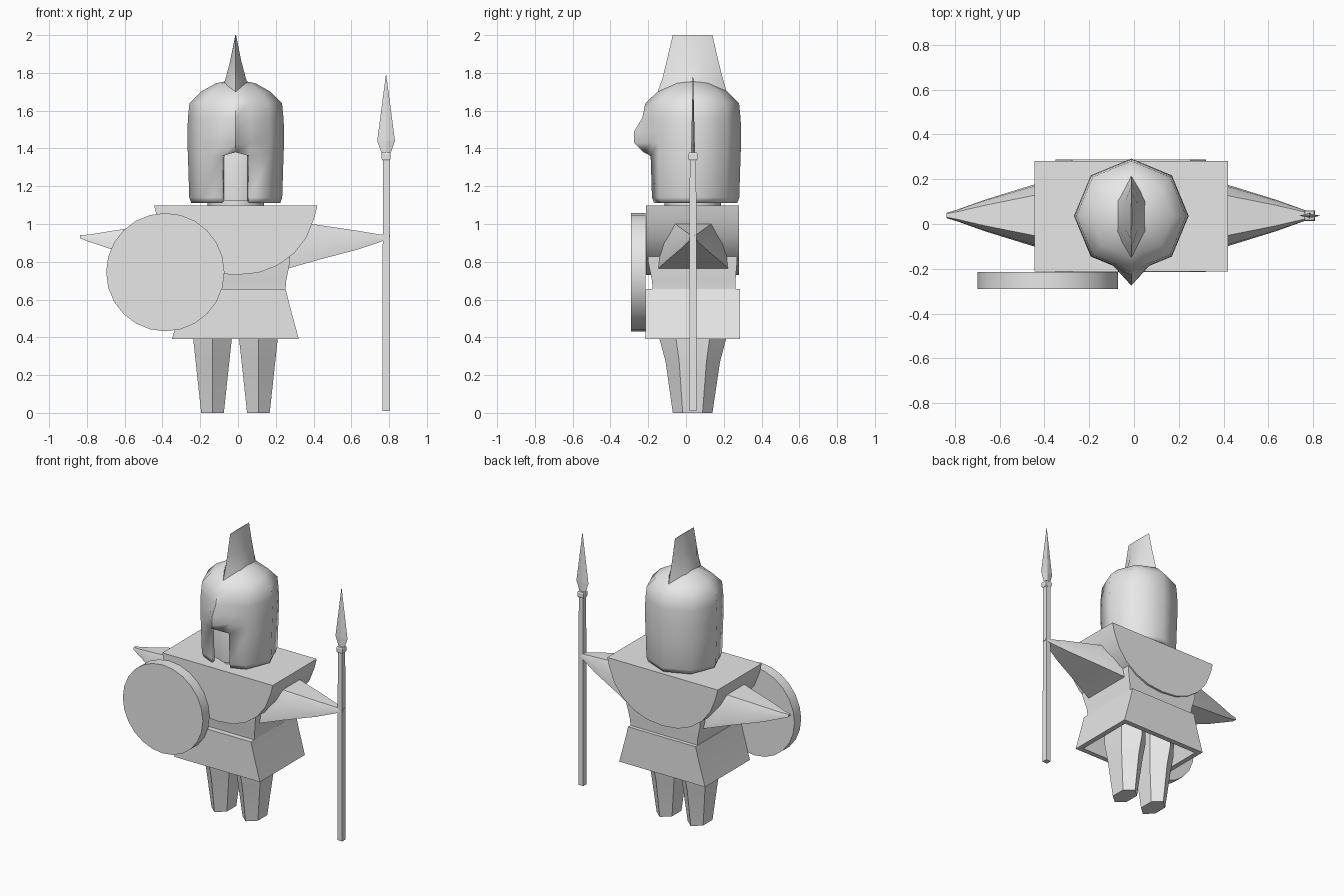
import bpy, bmesh, math

if "Cube" in bpy.data.objects:
    bpy.data.objects.remove(bpy.data.objects["Cube"])

grey = bpy.data.materials.new("plain grey")
grey.diffuse_color = (0.8, 0.8, 0.8, 1)
grey.use_nodes = True
grey.node_tree.nodes["Principled BSDF"].inputs["Base Color"].default_value = grey.diffuse_color
CX, CY = -0.012, 0.036      # body axis


def finish(name, bm, smooth=None):
    bmesh.ops.recalc_face_normals(bm, faces=bm.faces)
    me = bpy.data.meshes.new(name)
    bm.to_mesh(me)
    bm.free()
    ob = bpy.data.objects.new(name, me)
    bpy.context.collection.objects.link(ob)
    me.materials.append(grey)
    if smooth:
        bpy.ops.object.select_all(action='DESELECT')
        ob.select_set(True)
        bpy.context.view_layer.objects.active = ob
        bpy.ops.object.shade_smooth_by_angle(angle=math.radians(smooth))
    return ob


def loft(name, rings, smooth=None, cap_start=True, cap_end=True, skip=()):
    """Skin matching rings of points; skip holds (ring, column) faces left open."""
    bm = bmesh.new()
    vs = [[bm.verts.new(p) for p in r] for r in rings]
    n = len(rings[0])
    for i in range(len(rings) - 1):
        for j in range(n):
            if (i, j) not in skip:
                k = (j + 1) % n
                bm.faces.new((vs[i][j], vs[i][k], vs[i + 1][k], vs[i + 1][j]))
    if cap_start:
        bm.faces.new(vs[0])
    if cap_end:
        bm.faces.new(vs[-1])
    return finish(name, bm, smooth)


def rect(x0, x1, y0, y1, z):
    return [(x0, y0, z), (x1, y0, z), (x1, y1, z), (x0, y1, z)]


def ngon(cx, cy, rx, ry, z, n=8, turn=0.0):
    return [(cx + rx * math.cos(turn + math.tau * i / n),
             cy + ry * math.sin(turn + math.tau * i / n), z) for i in range(n)]


# helmet: eight-sided shell, front column split around the face opening
def helmet_ring(z, r, front, half):
    pts = [(CX + r * math.cos(a), CY + r * math.sin(a), z)
           for a in (math.radians(45 * k) for k in range(6))]
    side_y = CY - r * (1 - 0.414 * half / max(r, 0.01))
    a = math.radians(315)
    return pts + [(CX - half, side_y, z), (CX, front, z), (CX + half, side_y, z),
                  (CX + r * math.cos(a), CY + r * math.sin(a), z)]


rings = [helmet_ring(*p) for p in (
    (1.11, 0.235, -0.20, 0.072), (1.14, 0.246, -0.205, 0.072), (1.36, 0.253, -0.225, 0.072),
    (1.43, 0.256, -0.275, 0.080), (1.49, 0.256, -0.275, 0.080), (1.56, 0.253, -0.232, 0.075),
    (1.64, 0.245, -0.215, 0.070), (1.70, 0.185, -0.150, 0.050), (1.745, 0.105, -0.070, 0.030),
    (1.76, 0.03, 0.006, 0.010))]
rings[2][7] = (CX, -0.225, 1.38)
helmet = loft("helmet", rings, 50, cap_start=False,
              skip={(i, j) for i in (0, 1) for j in (6, 7)})
shell = helmet.modifiers.new("thickness", 'SOLIDIFY')
shell.thickness, shell.offset = 0.025, -1

# helmet crest: wedge rising to a thin ridge
crest = []
for z, half, y0, y1 in ((1.70, 0.075, -0.15, 0.215), (1.77, 0.054, -0.125, 0.195),
                        (1.86, 0.03, -0.103, 0.172), (2.0, 0.002, -0.07, 0.14)):
    a, b = y0 + (y1 - y0) * 0.3, y0 + (y1 - y0) * 0.7
    crest.append([(CX, y0, z), (CX + half, a, z), (CX + half, b, z),
                  (CX, y1, z), (CX - half, b, z), (CX - half, a, z)])
loft("helmet_crest", crest, 40)

# head and neck
loft("head", [ngon(CX, CY, 0.19, 0.19, 1.125), ngon(CX, CY, 0.205, 0.205, 1.35),
              ngon(CX, CY, 0.15, 0.15, 1.55)], 50)
loft("neck", [ngon(CX, CY, 0.15, 0.15, z) for z in (1.05, 1.14)], 50)

# shoulder armour: rounded-bottom profile run front to back
half = [(0.432, 1.098), (0.415, 1.03), (0.375, 0.93), (0.31, 0.845),
        (0.22, 0.78), (0.12, 0.742), (0, 0.73)]
outline = half + [(-x, z) for x, z in half[-2::-1]]
loft("shoulder_armour", [[(CX + x, y, z) for x, z in outline] for y in (-0.212, 0.28)], 40)

# torso
loft("torso", [rect(-0.27, 0.25, -0.175, 0.26, 0.63), rect(-0.275, 0.255, -0.18, 0.262, 0.70),
               rect(-0.30, 0.275, -0.20, 0.27, 0.80), rect(-0.30, 0.275, -0.20, 0.27, 1.0)], 40)

# arms: tapering to a point at the hands
for side, name in ((1, "spear_arm"), (-1, "shield_arm")):
    arm = []
    for x, w, z0, z1 in ((0.22, 0.20, 0.745, 1.035), (0.30, 0.18, 0.77, 1.02),
                         (0.44, 0.135, 0.81, 0.995), (0.65, 0.07, 0.865, 0.964),
                         (0.77, 0.027, 0.905, 0.944), (0.82, 0.012, 0.924, 0.941)):
        mid = (z0 + z1) / 2
        arm.append([(-0.016 + side * x, 0.038 + w * u, z) for u, z in (
            (-1, z0), (1, z0), (0.95, mid), (0.65, z1), (-0.65, z1), (-0.95, mid))])
    loft(name, arm, 50)

# skirt: flared, hollow underneath
loft("skirt", [rect(-0.26, 0.232, -0.18, 0.25, 0.61), rect(-0.315, 0.285, -0.18, 0.25, 0.39),
               rect(-0.35, 0.322, -0.215, 0.287, 0.39), rect(-0.30, 0.276, -0.215, 0.287, 0.56),
               rect(-0.276, 0.252, -0.215, 0.287, 0.655)], 20)

# legs: six-sided, narrowing to the feet
for cx, side, name in ((0.108, 1, "right_leg"), (-0.135, -1, "left_leg")):
    leg = []
    for z, w, y0, y1 in ((0, 0.06, -0.07, 0.14), (0.27, 0.089, -0.108, 0.18),
                         (0.39, 0.102, -0.14, 0.212), (0.62, 0.105, -0.15, 0.22)):
        a, b = y0 + (y1 - y0) * 0.25, y0 + (y1 - y0) * 0.75
        leg.append([(cx, y0, z), (cx + w, a, z), (cx + w, b, z),
                    (cx, y1, z), (cx - w, b, z), (cx - w, a, z)])
    loft(name, leg, 40)

# round shield
disc = ngon(-0.385, 0.745, 0.313, 0.313, 0, 24)
loft("shield", [[(x, y, z) for x, z, _ in disc] for y in (-0.29, -0.215)], 30)

# spear: square shaft, collar and flat blade
SX, SY = 0.784, 0.037
loft("spear_shaft", [rect(SX - r, SX + r, SY - r, SY + r, z)
                     for z, r in ((0.01, 0.019), (1.345, 0.017))])
loft("spear_collar", [rect(SX - r, SX + r, SY - r, SY + r, z)
                      for z, r in ((1.335, 0.018), (1.345, 0.024), (1.37, 0.024), (1.378, 0.02))])
loft("spear_blade", [ngon(SX, SY, w, t, z, 4) for z, w, t in (
    (1.37, 0.022, 0.012), (1.44, 0.047, 0.009), (1.79, 0.001, 0.001))])
